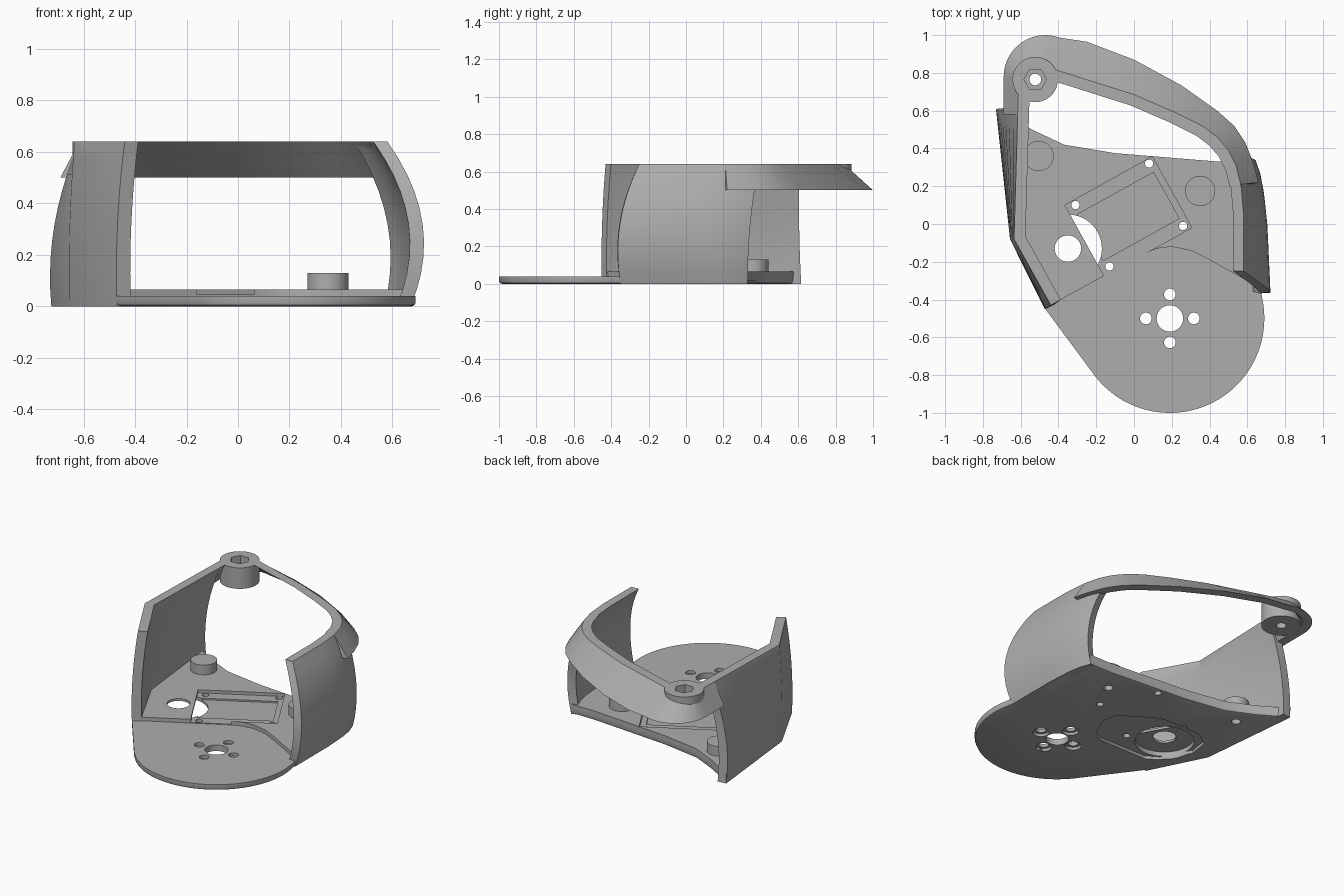
import bpy, bmesh, math
from mathutils import Vector

if "Cube" in bpy.data.objects:
    bpy.data.objects.remove(bpy.data.objects["Cube"])

GREY = (0.42, 0.42, 0.42, 1)
mat = bpy.data.materials.new("plain grey")
mat.use_nodes = True
mat.diffuse_color = GREY
mat.node_tree.nodes["Principled BSDF"].inputs["Base Color"].default_value = GREY


def finish(name, bm):
    bmesh.ops.recalc_face_normals(bm, faces=bm.faces)
    mesh = bpy.data.meshes.new(name)
    bm.to_mesh(mesh)
    bm.free()
    mesh.materials.append(mat)
    ob = bpy.data.objects.new(name, mesh)
    bpy.context.collection.objects.link(ob)
    return ob


def arc(cx, cy, r, a0, a1, n):
    angles = [math.radians(a0 + (a1 - a0) * i / n) for i in range(n + 1)]
    return [(cx + r * math.cos(a), cy + r * math.sin(a)) for a in angles]


def prism(name, outline, z0, z1, chamfer=0):
    bm = bmesh.new()
    face = bm.faces.new([bm.verts.new((x, y, z0)) for x, y in outline])
    rim = list(face.edges)
    out = bmesh.ops.extrude_face_region(bm, geom=[face], use_keep_orig=True)
    top = [g for g in out["geom"] if isinstance(g, bmesh.types.BMVert)]
    bmesh.ops.translate(bm, verts=top, vec=(0, 0, z1 - z0))
    if chamfer:
        bmesh.ops.bevel(bm, geom=rim, offset=chamfer, segments=2, affect='EDGES', profile=0.5)
    return finish(name, bm)


def disc(name, x, y, r, z0, z1, n=40):
    return prism(name, arc(x, y, r, 0, 360 - 360 / n, n - 1), z0, z1)


def inset(path, t):
    # Shift an open path to its right by t, with mitred corners
    pts = [Vector(p) for p in path]
    res = []
    for i, p in enumerate(pts):
        d = [(b - a).normalized() for a, b in zip(pts[max(i - 1, 0):i + 1], pts[max(i - 1, 0) + 1:i + 2])]
        n = sum((Vector((v.y, -v.x)) for v in d), Vector((0, 0))).normalized()
        res.append(p + n * t / max(n.dot(Vector((d[0].y, -d[0].x))), 0.5))
    return res


def shell(name, rows, heights, t):
    # Wall lofted through plan paths at several heights
    bm = bmesh.new()
    outer = [[bm.verts.new((p[0], p[1], z)) for p in r] for r, z in zip(rows, heights)]
    inner = [[bm.verts.new((p[0], p[1], z)) for p in inset(r, t)] for r, z in zip(rows, heights)]
    h, n = len(rows), len(rows[0])
    for grid in (outer, inner):
        for j in range(h - 1):
            for i in range(n - 1):
                bm.faces.new((grid[j][i], grid[j][i + 1], grid[j + 1][i + 1], grid[j + 1][i]))
    for j in (0, h - 1):
        for i in range(n - 1):
            bm.faces.new((outer[j][i], outer[j][i + 1], inner[j][i + 1], inner[j][i]))
    for i in (0, n - 1):
        for j in range(h - 1):
            bm.faces.new((outer[j][i], outer[j + 1][i], inner[j + 1][i], inner[j][i]))
    return finish(name, bm)


def bulge(low, mid, top, n=10, zm=0.27, zt=0.64):
    # Rows following a parabola through three plan paths
    rows, heights = [], []
    for k in range(n + 1):
        z = zt * k / n
        wl = (z - zm) * (z - zt) / (zm * zt)
        wm = z * (z - zt) / (zm * (zm - zt))
        wt = z * (z - zm) / (zt * (zt - zm))
        rows.append([Vector(a) * wl + Vector(b) * wm + Vector(c) * wt for a, b, c in zip(low, mid, top)])
        heights.append(z)
    return rows, heights


def cut(target, cutters):
    for c in cutters:
        mod = target.modifiers.new("cut", 'BOOLEAN')
        mod.operation = 'DIFFERENCE'
        mod.solver = 'EXACT'
        mod.object = c
        bpy.context.view_layer.objects.active = target
        bpy.ops.object.modifier_apply(modifier=mod.name)


# Base plate with round front lobe, and the raised floor behind it
back = [(0.67, -0.34), (0.67, 0), (0.66, 0.2), (0.62, 0.33), (0.45, 0.33), (-0.1, 0.375),
        (-0.37, 0.42), (-0.54, 0.5), (-0.725, 0.61), (-0.655, -0.08)]
base = prism("base_plate", arc(0.19, -0.5, 0.5, -143.3, 12, 48) + back + [(-0.47, -0.45)], 0, 0.04, 0.015)
step = [(-0.46, -0.44), (0.05, -0.16), (0.12, -0.13), (0.2, -0.12), (0.3, -0.14), (0.4, -0.19)]
floor = prism("raised_floor", step + back, 0.04, 0.065)


# Cutters for the recesses and holes
def slanted(name, length, width, z0):
    a = math.radians(29)
    u, v, c = Vector((math.cos(a), math.sin(a))), Vector((-math.sin(a), math.cos(a))), Vector((-0.03, 0.04))
    quad = [c + u * sx * length / 2 + v * sy * width / 2 for sx, sy in ((-1, -1), (1, -1), (1, 1), (-1, 1))]
    return prism(name, quad, z0, 0.2)


pocket = [(0.05, -0.3), (0.12, -0.15), (0.1, -0.05), (-0.1, 0.08), (-0.16, 0.1), (-0.43, 0.1),
          (-0.53, 0.03), (-0.55, -0.1), (-0.45, -0.29), (-0.37, -0.34), (-0.02, -0.34)]
cutters = [slanted("tray_cut", 0.53, 0.43, 0.045), slanted("tray_floor_cut", 0.46, 0.28, 0.035),
           prism("pocket_cut", pocket, -0.1, 0.02),
           disc("ring_cut", -0.35, -0.13, 0.18, -0.1, 0.05), disc("port_cut", -0.35, -0.13, 0.07, -0.1, 0.2),
           disc("axle_cut", 0.19, -0.5, 0.07, -0.1, 0.2)]
for dx, dy in ((1, 0), (-1, 0), (0, 1), (0, -1)):
    x, y = 0.19 + 0.127 * dx, -0.5 + 0.127 * dy
    cutters += [disc("bolt_cut", x, y, 0.031, -0.1, 0.2, 24), disc("bore_cut", x, y, 0.05, -0.1, 0.018, 24)]
for x, y in ((0.08, 0.32), (-0.31, 0.1), (0.26, -0.01), (-0.13, -0.225)):
    cutters.append(disc("screw_cut", x, y, 0.022, -0.1, 0.2, 20))

# Floor posts, drilled from below
posts = [(-0.505, 0.36), (0.35, 0.175)]
post_objects = [disc("floor_post", x, y, 0.08, 0.05, 0.13) for x, y in posts]
cutters += [disc("post_cut", x, y, 0.028, -0.1, 0.1, 20) for x, y in posts]
for part in [base, floor] + post_objects:
    cut(part, cutters)

# Side walls, listed front to back on the left of the plan and back to front on the right
low = [(-0.47, -0.45), (-0.655, -0.08), (-0.725, 0.61)]
mid = [(-0.47, -0.45), (-0.655, -0.08), (-0.72, 0.6)]
top = [(-0.44, -0.43), (-0.635, -0.08), (-0.615, 0.61)]
left = shell("right_side_wall", *bulge(low, mid, top), 0.06)
low = [(0.62, 0.33), (0.645, 0.26), (0.66, 0.17), (0.67, 0), (0.67, -0.35)]
mid = [(0.64, 0.34), (0.665, 0.27), (0.685, 0.17), (0.705, 0), (0.722, -0.36)]
top = [(0.5, 0.39), (0.54, 0.31), (0.567, 0.2), (0.58, 0.05), (0.58, -0.25)]
right = shell("left_side_wall", *bulge(low, mid, top), 0.055)

# Sloping hood around the back
low = [(-0.69, 0.58), (-0.69, 0.72)] + arc(-0.47, 0.78, 0.22, 180, 70, 14) + [
    (-0.25, 0.965), (0, 0.87), (0.25, 0.735), (0.44, 0.6), (0.53, 0.52), (0.59, 0.43), (0.63, 0.33), (0.66, 0.22)]
top = [(-0.616, 0.58), (-0.612, 0.7)] + arc(-0.52, 0.755, 0.09, 180, 70, 14) + [
    (-0.3, 0.78), (0, 0.685), (0.22, 0.59), (0.36, 0.52), (0.44, 0.46), (0.5, 0.39), (0.54, 0.31), (0.565, 0.21)]
hood = shell("back_hood", [low, top], [0.5, 0.64], 0.06)

# Nut boss in the hood corner
boss = disc("nut_boss", -0.523, 0.765, 0.12, 0.5, 0.64)
cut(boss, [])
nut = [disc("nut_cut", -0.523, 0.765, 0.06, 0.56, 0.8, 6), disc("nut_hole_cut", -0.523, 0.765, 0.031, 0.4, 0.8, 24)]
cut(boss, nut)
cut(hood, nut)

for c in cutters + nut:
    bpy.data.objects.remove(c)

# Smooth shading with sharp edges kept
bpy.ops.object.select_all(action='DESELECT')
for ob in [base, floor, left, right, hood, boss] + post_objects:
    ob.select_set(True)
bpy.context.view_layer.objects.active = base
bpy.ops.object.shade_smooth_by_angle(angle=math.radians(30))
